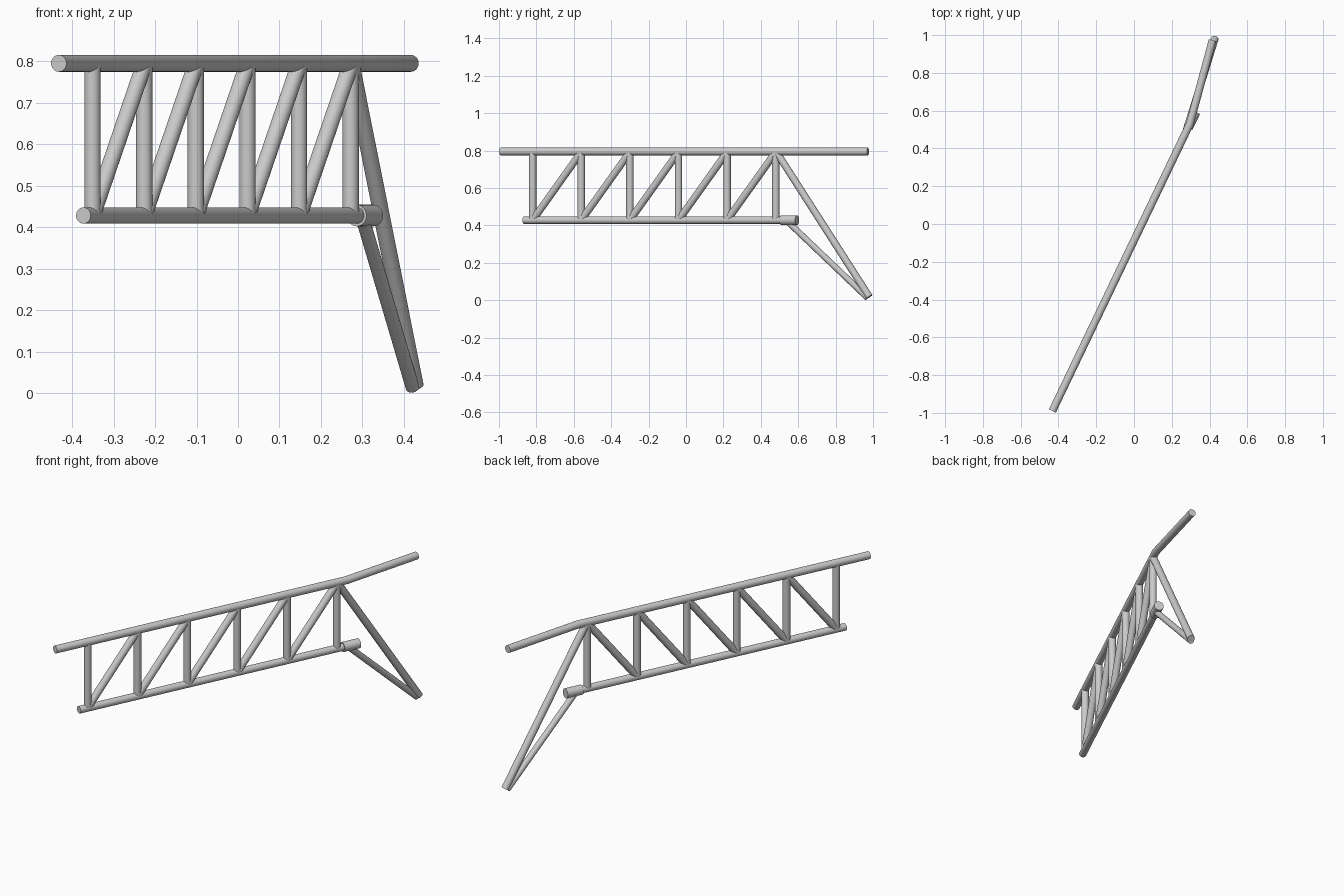
import bpy, bmesh
from mathutils import Vector

if "Cube" in bpy.data.objects:
    bpy.data.objects.remove(bpy.data.objects["Cube"])


def on_line(y, z):
    """Point in the slanted vertical plane that holds the truss."""
    return Vector((0.042 + 0.479 * y, y, z))


def tube(name, points, radius, sides=32):
    """Capped round tube along a path, mitred at inner points."""
    pts = [Vector(p) for p in points]
    dirs = [(b - a).normalized() for a, b in zip(pts, pts[1:])]
    bm = bmesh.new()
    bmesh.ops.create_circle(bm, cap_ends=False, segments=sides, radius=radius)
    quat = dirs[0].to_track_quat('Z', 'Y')
    ring = list(bm.verts)
    for v in ring:
        v.co = pts[0] + quat @ v.co
    loops = [ring]
    bm.edges.ensure_lookup_table()
    for i in range(1, len(pts)):
        d = dirs[i - 1]
        n = (d + dirs[i]).normalized() if i < len(dirs) else d
        # slide the previous ring along the tube onto the next joint plane
        loops.append([bm.verts.new(v.co + d * ((pts[i] - v.co).dot(n) / d.dot(n)))
                      for v in loops[-1]])
    for a, b in zip(loops, loops[1:]):
        for k in range(sides):
            m = (k + 1) % sides
            bm.faces.new((a[k], a[m], b[m], b[k]))
    bm.faces.new(loops[0])
    bm.faces.new(loops[-1])
    bmesh.ops.recalc_face_normals(bm, faces=bm.faces)
    mesh = bpy.data.meshes.new(name)
    bm.to_mesh(mesh)
    bm.free()
    obj = bpy.data.objects.new(name, mesh)
    bpy.context.collection.objects.link(obj)
    bpy.ops.object.select_all(action='DESELECT')
    obj.select_set(True)
    bpy.context.view_layer.objects.active = obj
    bpy.ops.object.shade_smooth_by_angle(angle=0.6)
    return obj


TOP, LOW = 0.795, 0.428

# Main chords
tube("top_chord", [on_line(-0.99, TOP), on_line(0.53, TOP), (0.416, 0.973, TOP)], 0.0205)
tube("bottom_chord", [on_line(-0.866, LOW), on_line(0.54, LOW)], 0.0195)
tube("end_sleeve", [on_line(0.51, LOW), on_line(0.594, LOW)], 0.026)

# Lattice of posts and diagonals
ys = [-0.82 + 0.26 * i for i in range(6)]
for i, y in enumerate(ys):
    tube(f"post_{i + 1}", [on_line(y, LOW), on_line(y, TOP)], 0.0195)
for i, (a, b) in enumerate(zip(ys, ys[1:])):
    tube(f"diagonal_{i + 1}", [on_line(a + 0.005, LOW + 0.007), on_line(b - 0.003, TOP - 0.007)], 0.0195)

# Struts meeting at the foot
tube("long_strut", [on_line(0.485, TOP - 0.005), (0.428, 0.98, 0.018)], 0.0195)
tube("short_strut", [on_line(0.535, LOW), (0.421, 0.97, 0.013)], 0.0165)
